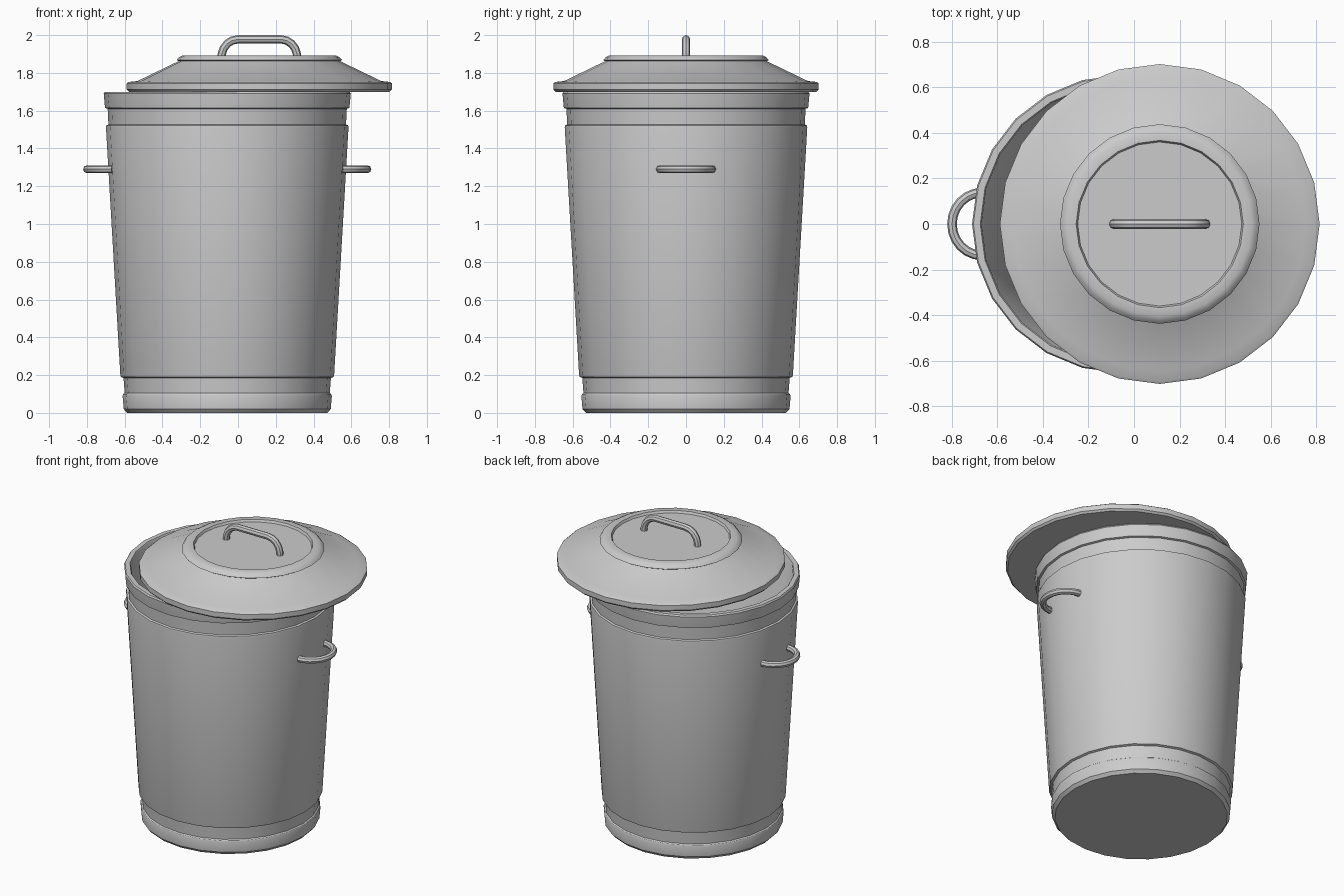
import bpy, bmesh, math
from mathutils import Vector

if "Cube" in bpy.data.objects:
    bpy.data.objects.remove(bpy.data.objects["Cube"])

SIDES = 24
BIN_X, LID_X = -0.057, 0.113


def smooth(obj):
    bpy.ops.object.select_all(action='DESELECT')
    obj.select_set(True)
    bpy.context.view_layer.objects.active = obj
    bpy.ops.object.shade_smooth_by_angle(angle=math.radians(30))


def lathe(name, profile, cx):
    """Revolve (radius, z) points; radius 0 becomes a pole."""
    bm = bmesh.new()
    verts = [bm.verts.new((r, 0, z)) for r, z in profile]
    edges = [bm.edges.new(p) for p in zip(verts, verts[1:])]
    bmesh.ops.spin(bm, geom=verts + edges, cent=(0, 0, 0), axis=(0, 0, 1),
                   angle=math.tau, steps=SIDES, use_duplicate=False)
    bmesh.ops.remove_doubles(bm, verts=bm.verts, dist=0.0005)
    bmesh.ops.recalc_face_normals(bm, faces=bm.faces)
    mesh = bpy.data.meshes.new(name)
    bm.to_mesh(mesh)
    bm.free()
    obj = bpy.data.objects.new(name, mesh)
    bpy.context.collection.objects.link(obj)
    obj.location.x = cx
    smooth(obj)
    return obj


def tube(name, points, radius):
    """Round bar along a path, converted to a mesh."""
    curve = bpy.data.curves.new(name, 'CURVE')
    curve.dimensions = '3D'
    curve.bevel_depth = radius
    curve.bevel_resolution = 2
    curve.use_fill_caps = True
    spline = curve.splines.new('POLY')
    spline.points.add(len(points) - 1)
    for p, co in zip(spline.points, points):
        p.co = (*co, 1)
    obj = bpy.data.objects.new(name, curve)
    bpy.context.collection.objects.link(obj)
    bpy.ops.object.select_all(action='DESELECT')
    obj.select_set(True)
    bpy.context.view_layer.objects.active = obj
    bpy.ops.object.convert(target='MESH')
    obj = bpy.context.view_layer.objects.active
    obj.name = name
    smooth(obj)


# Bin: outer wall with base hoop, bands and rim, then inner wall and floor
lathe("bin_body", [
    (0, 0), (0.53, 0), (0.548, 0.02), (0.554, 0.09), (0.55, 0.10),
    (0.543, 0.105), (0.549, 0.185), (0.563, 0.19), (0.566, 0.20),
    (0.642, 1.51), (0.640, 1.522), (0.629, 1.527), (0.633, 1.61),
    (0.646, 1.614), (0.648, 1.625), (0.654, 1.69), (0.648, 1.70),
    (0.618, 1.70), (0.612, 1.69), (0.52, 0.04), (0, 0.04)], BIN_X)

# Lid: rolled edge, sloping skirt, raised ring and recessed centre
lathe("lid", [
    (0, 1.70), (0.69, 1.70), (0.702, 1.712), (0.702, 1.745), (0.692, 1.752),
    (0.645, 1.757), (0.428, 1.862), (0.438, 1.868), (0.425, 1.883),
    (0.405, 1.893), (0.367, 1.893), (0.36, 1.878), (0, 1.878)], LID_X)

# Lid handle
half = [(0.2, 1.86), (0.2, 1.895), (0.19, 1.928), (0.17, 1.955),
        (0.145, 1.971), (0.112, 1.978)]
arch = half + [(-x, z) for x, z in reversed(half)]
tube("lid_handle", [(LID_X + x, 0, z) for x, z in arch], 0.022)

# Side handles
for side, name in ((-1, "left_handle"), (1, "right_handle")):
    arc = [(0.61 + 0.132 * math.sin(math.pi * i / 12),
            0.138 * math.cos(math.pi * i / 12)) for i in range(13)]
    tube(name, [(BIN_X + side * x, y, 1.29) for x, y in arc], 0.021)
